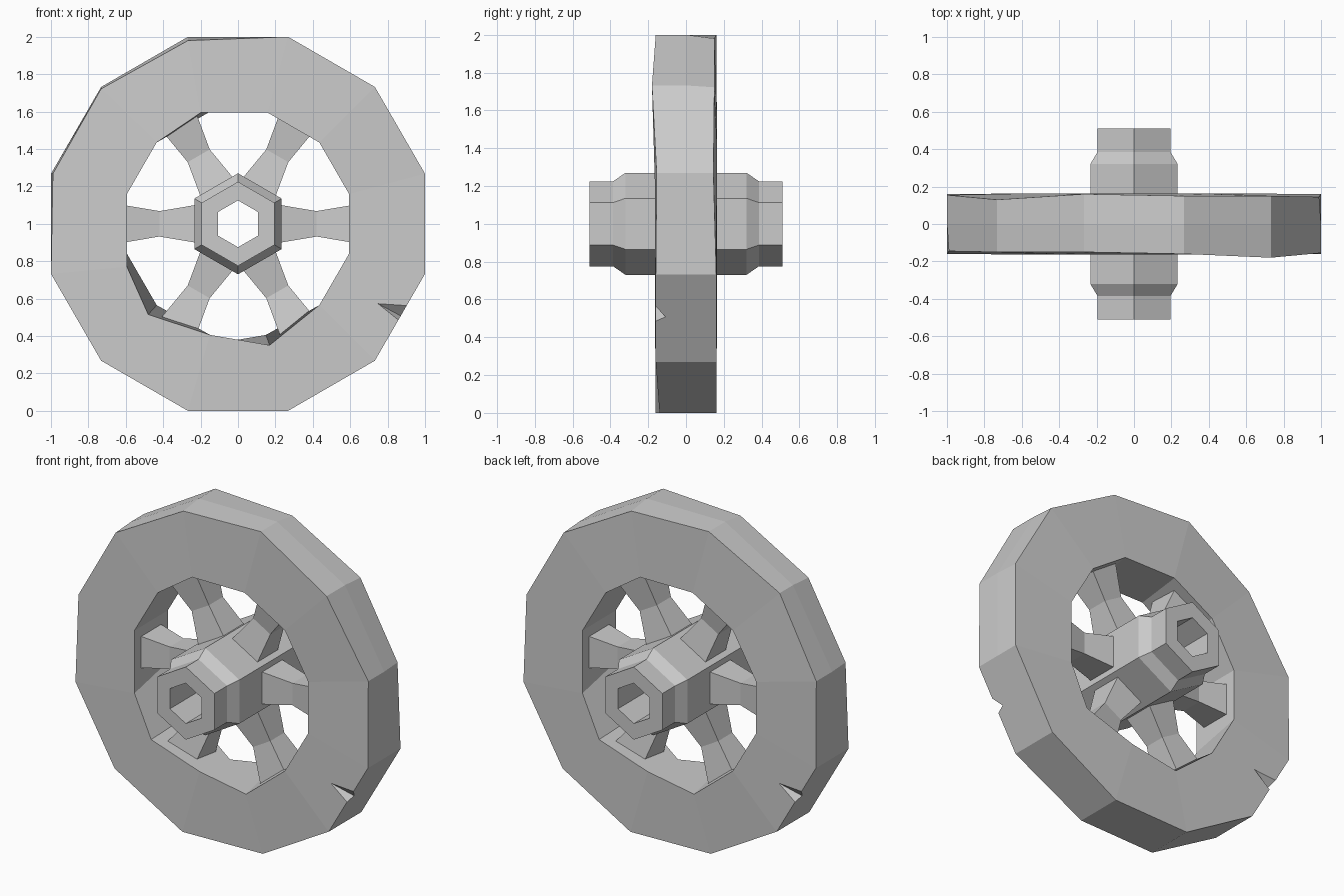
import bpy, bmesh
from math import sin, cos, radians
from mathutils import Vector, Matrix

if "Cube" in bpy.data.objects:
    bpy.data.objects.remove(bpy.data.objects["Cube"])

grey = bpy.data.materials.new("stone_grey")
grey.use_nodes = True
colour = (0.6, 0.6, 0.6, 1)
grey.diffuse_color = colour
grey.node_tree.nodes["Principled BSDF"].inputs["Base Color"].default_value = colour
AXLE = Vector((0, 0, 1))


def finish(bm, name):
    bmesh.ops.recalc_face_normals(bm, faces=bm.faces)
    mesh = bpy.data.meshes.new(name)
    bm.to_mesh(mesh)
    bm.free()
    mesh.materials.append(grey)
    ob = bpy.data.objects.new(name, mesh)
    bpy.context.collection.objects.link(ob)
    return ob


def skin(bm, loops, closed):
    """Bridge equal rings of points; either close the loop of rings or cap the ends."""
    rings = [[bm.verts.new(p) for p in loop] for loop in loops]
    n = len(rings[0])
    for i in range(len(rings) if closed else len(rings) - 1):
        a, b = rings[i], rings[(i + 1) % len(rings)]
        for k in range(n):
            bm.faces.new((a[k], a[(k + 1) % n], b[(k + 1) % n], b[k]))
    if not closed:
        bm.faces.new(rings[0])
        bm.faces.new(rings[-1])


def ring(radius, y, sides, start, bumps={}):
    """Regular ring about the axle; bumps move single corners off by (x, y, z)."""
    pts = []
    for k in range(sides):
        a = radians(start + 360 * k / sides)
        pts.append(AXLE + Vector((radius * cos(a), y, radius * sin(a)))
                   + Vector(bumps.get(k, (0, 0, 0))))
    return pts


def turned(points):
    """Half turn about z, keeping the corner order of a 12-sided ring."""
    pts = [Vector((-p.x, -p.y, p.z)) for p in points]
    return [pts[(5 - k) % 12] for k in range(12)]


# Roughly hewn rim: twelve sides with a few displaced corners
outer_bumps = {1: (0, -0.02, 0), 3: (0, 0.01, -0.02), 4: (0, 0.01, -0.01),
               0: (0, 0.005, 0), 5: (0.01, 0.015, 0), 9: (0, 0.02, 0)}
inner_bumps = {3: (-0.04, 0, 0), 7: (-0.045, 0, -0.05), 9: (0.01, 0, -0.055),
               6: (0, 0, -0.07), 8: (0.01, 0, 0)}
front_outer = ring(1.035, -0.16, 12, 15, outer_bumps)
front_inner = ring(0.615, -0.163, 12, 15, inner_bumps)
back_outer, back_inner = turned(front_outer), turned(front_inner)
back_outer[4].y = 0.13
middle = ring(1.035, 0, 12, 15)
bm = bmesh.new()
skin(bm, [front_outer, middle, back_outer, back_inner, front_inner], True)
rim = finish(bm, "rim")

# Chipped corners, one on each side of the rim
tip = Vector((0.748, -0.16, 0.573))
edge = [Vector((0.898, -0.16, 0.563)), Vector((0.856, -0.16, 0.487)),
        Vector((0.866, -0.11, 0.51))]
for side in range(2):
    corners = [tip] + [tip + (p - tip) * 1.4 for p in edge]
    corners += [p - Vector((0, 0.05, 0)) for p in corners[:3]]
    bm = bmesh.new()
    for p in corners:
        bm.verts.new(Matrix.Rotation(radians(180 * side), 3, "Z") @ p)
    hull = bmesh.ops.convex_hull(bm, input=bm.verts)
    bmesh.ops.delete(bm, geom=list({v for v in hull["geom_interior"]}), context="VERTS")
    cutter = finish(bm, "chip_cutter")
    cutter.hide_render = True
    cutter.hide_set(True)
    cut = rim.modifiers.new("chip", "BOOLEAN")
    cut.operation = "DIFFERENCE"
    cut.solver = "EXACT"
    cut.object = cutter
    bpy.context.view_layer.objects.active = rim
    bpy.ops.object.modifier_apply(modifier=cut.name)
    bpy.data.objects.remove(cutter)

# Hexagonal hub with stepped ends and a hole through it
profile = [(0.125, -0.51), (0.225, -0.51), (0.225, -0.385), (0.27, -0.32),
           (0.27, 0.32), (0.225, 0.385), (0.225, 0.51), (0.125, 0.51)]
bm = bmesh.new()
skin(bm, [ring(r, y, 6, 30) for r, y in profile], True)
finish(bm, "hub")

# Six waisted spokes
for i in range(6):
    turn = Matrix.Rotation(radians(60 * i), 3, "Y")
    bm = bmesh.new()
    skin(bm, [[AXLE + turn @ Vector((r, h * sy, h * sz))
               for sy, sz in ((-1, -1), (1, -1), (1, 1), (-1, 1))]
              for r, h in ((0.2, 0.105), (0.42, 0.068), (0.64, 0.105))], False)
    finish(bm, "spoke_%d" % (i + 1))
